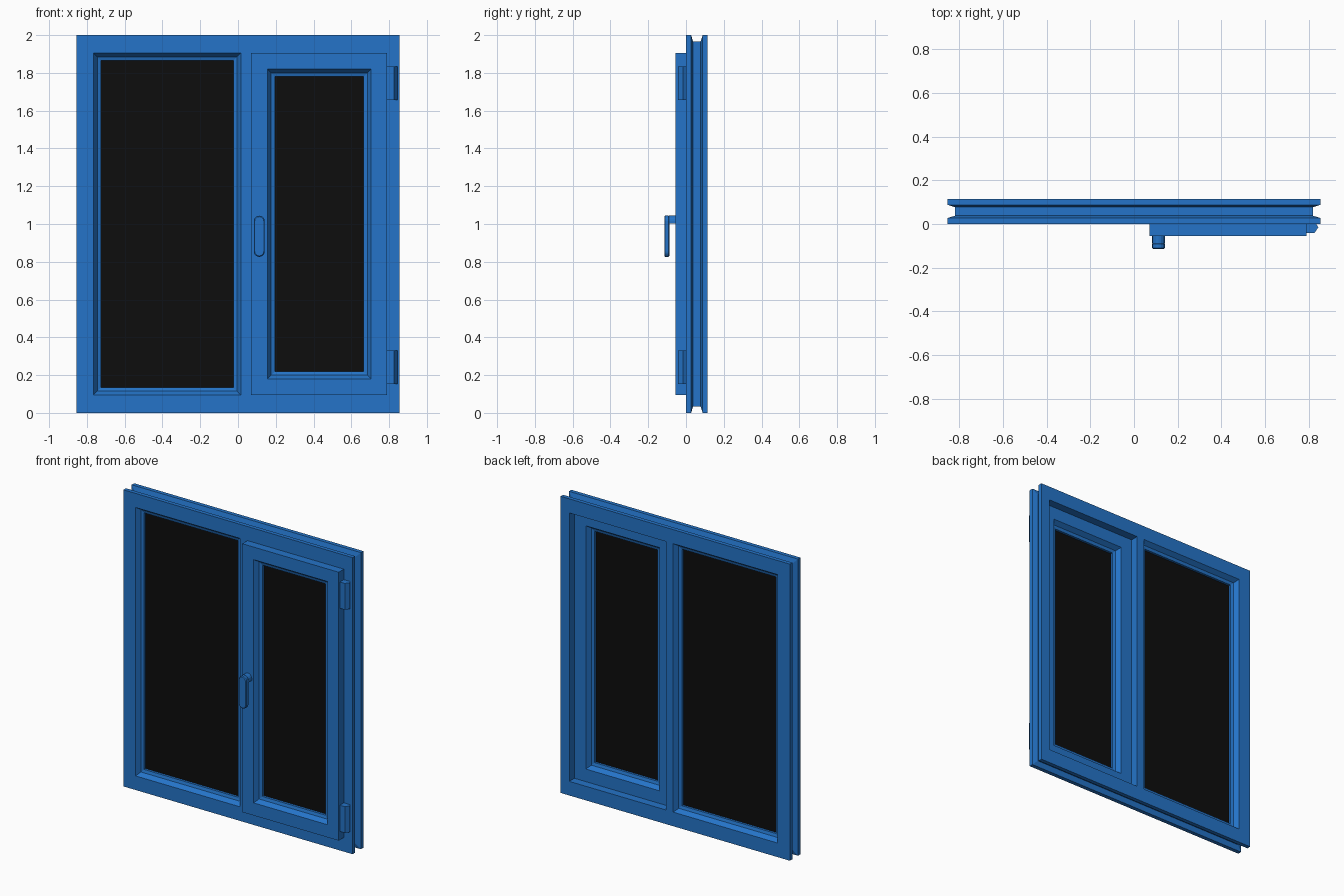
import bpy, bmesh
from math import sin, cos, pi

cube = bpy.data.objects.get("Cube")
if cube:
    bpy.data.objects.remove(cube, do_unlink=True)


def material(name, rgb):
    m = bpy.data.materials.new(name)
    m.use_nodes = True
    m.diffuse_color = (*rgb, 1)
    m.node_tree.nodes["Principled BSDF"].inputs["Base Color"].default_value = (*rgb, 1)
    return m


BLUE = material("blue paint", (0.018, 0.175, 0.58))
BLACK = material("black glass", (0.004, 0.004, 0.004))


def finish(bm, name, mat):
    bmesh.ops.recalc_face_normals(bm, faces=bm.faces)
    mesh = bpy.data.meshes.new(name)
    bm.to_mesh(mesh)
    bm.free()
    mesh.materials.append(mat)
    ob = bpy.data.objects.new(name, mesh)
    bpy.context.collection.objects.link(ob)
    return ob


def loft(bm, rect, profile, closed=False):
    """Sweep a profile of (inset, y) points around a rectangle (x0, x1, z0, z1)."""
    x0, x1, z0, z1 = rect
    loops = []
    for i, y in profile:
        corners = ((x0 + i, z0 + i), (x1 - i, z0 + i), (x1 - i, z1 - i), (x0 + i, z1 - i))
        loops.append([bm.verts.new((x, y, z)) for x, z in corners])
    pairs = list(zip(loops, loops[1:]))
    if closed:
        pairs.append((loops[-1], loops[0]))
    for a, b in pairs:
        for k in range(4):
            n = (k + 1) % 4
            bm.faces.new((a[k], a[n], b[n], b[k]))


def prism(name, outline, offset, mat, bevel=0):
    """Extrude a flat outline of 3D points by an offset vector."""
    bm = bmesh.new()
    base = bm.faces.new([bm.verts.new(p) for p in outline])
    out = bmesh.ops.extrude_face_region(bm, geom=[base], use_keep_orig=True)
    moved = [v for v in out["geom"] if isinstance(v, bmesh.types.BMVert)]
    bmesh.ops.translate(bm, verts=moved, vec=offset)
    ob = finish(bm, name, mat)
    if bevel:
        mod = ob.modifiers.new("soft edge", "BEVEL")
        mod.width = bevel
        mod.segments = 1
    return ob


def pane(name, rect, y):
    x0, x1, z0, z1 = rect
    prism(name, [(x0, y, z0), (x1, y, z0), (x1, y, z1), (x0, y, z1)], (0, 0.012, 0), BLACK)


def inset(rect, d):
    return rect[0] + d, rect[1] - d, rect[2] + d, rect[3] - d


DEPTH = 0.115
OUTER = (-0.855, 0.855, 0, 2)
FIXED = (-0.765, 0.015, 0.095, 1.905)
SASH = (0.07, 0.79, 0.095, 1.905)
SASH_Y = -0.055

# Stepped glazing bead, the same towards the front and the back
half = [(0, 0), (0.02, 0.03), (0.04, 0.036)]
bead = half + [(i, DEPTH - y) for i, y in reversed(half)]

# Main frame: grooved rim, beaded fixed opening, plain sash opening
bm = bmesh.new()
rim = [(0, 0), (0, 0.027), (0.035, 0.038)]
loft(bm, OUTER, rim + [(i, DEPTH - y) for i, y in reversed(rim)])
loft(bm, FIXED, bead)
loft(bm, SASH, [(0, 0), (0, DEPTH)])
for y in (0, DEPTH):
    border = [e for e in bm.edges if e.is_boundary
              and all(abs(v.co.y - y) < 1e-5 for v in e.verts)]
    bmesh.ops.triangle_fill(bm, edges=border, use_beauty=True, normal=(0, -1, 0))
finish(bm, "window_frame", BLUE)
pane("fixed_glass", inset(FIXED, 0.036), 0.052)

# Opening sash standing proud of the frame
bm = bmesh.new()
sash_profile = [(0, SASH_Y)]
sash_profile += [(0.085 + i, SASH_Y + y) for i, y in bead]
sash_profile += [(0, SASH_Y + DEPTH)]
loft(bm, SASH, sash_profile, closed=True)
finish(bm, "opening_sash", BLUE)
pane("sash_glass", inset(SASH, 0.121), SASH_Y + 0.052)

# Hinges on the sash's outer side
hinge = [(0.79, 0), (0.835, 0), (0.845, -0.015), (0.826, -0.042), (0.79, -0.042)]
for name, z in (("lower_hinge", 0.152), ("upper_hinge", 1.657)):
    prism(name, [(x, y, z) for x, y in hinge], (0, 0, 0.177), BLUE)

# Handle: round-ended grip on a short neck
HX, R = 0.1125, 0.029


def arc(zc, start, rz, steps=8):
    angles = [start + pi * k / steps for k in range(steps + 1)]
    return [(HX + R * cos(a), zc + rz * sin(a)) for a in angles]


grip = arc(1.015, 0, R) + arc(0.855, pi, R)
prism("handle_grip", [(x, -0.115, z) for x, z in grip], (0, 0.028, 0), BLUE, 0.005)
neck = arc(1.015, 0, R) + [(HX - R, 1.002), (HX + R, 1.002)]
prism("handle_neck", [(x, -0.09, z) for x, z in neck], (0, 0.036, 0), BLUE)
